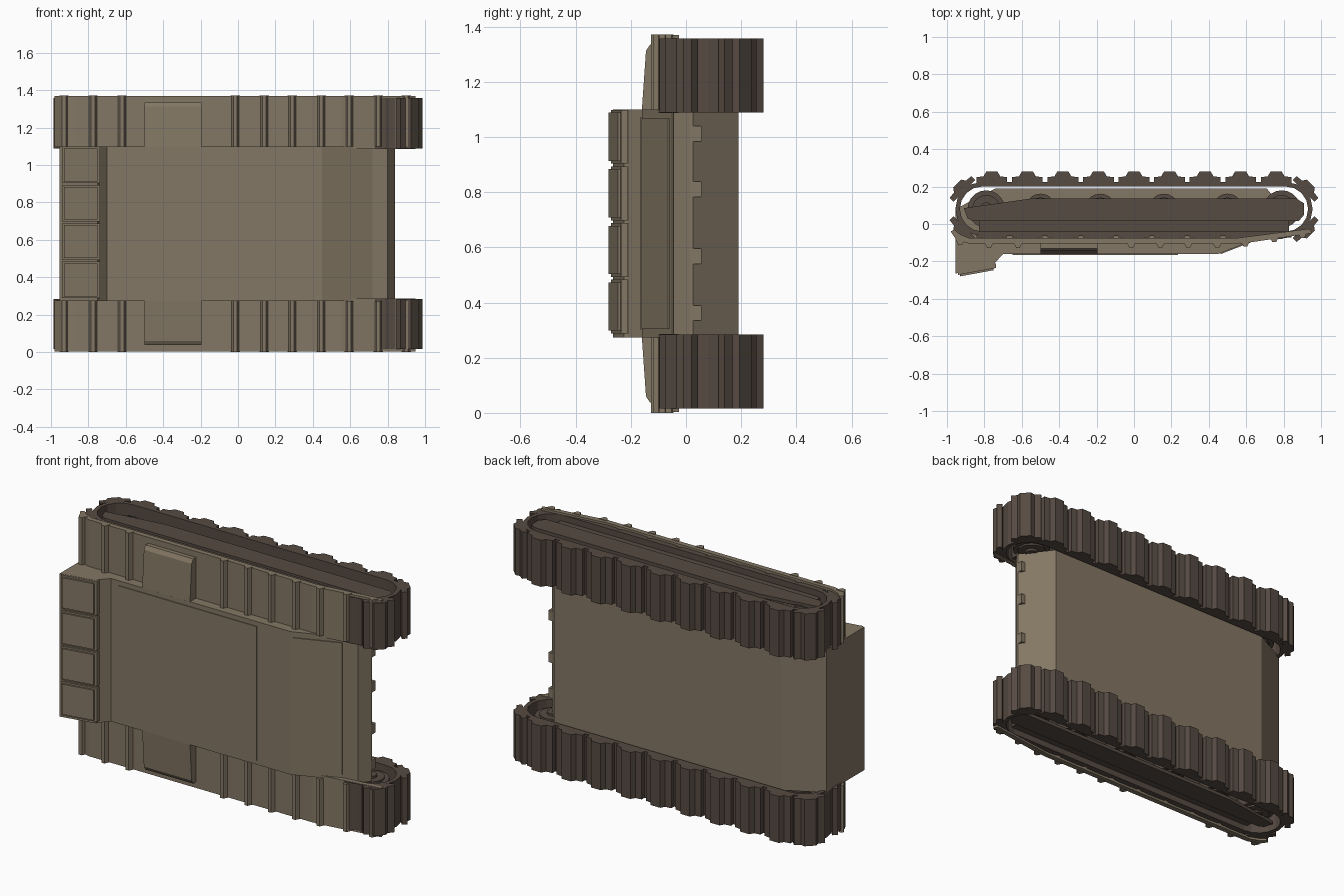
import bpy, bmesh, math
from mathutils import Vector

cube = bpy.data.objects.get("Cube")
if cube:
    bpy.data.objects.remove(cube)

MID = 0.686  # mirror plane between the two track units


def material(name, rgb):
    m = bpy.data.materials.new(name)
    m.use_nodes = True
    m.diffuse_color = (*rgb, 1)
    bsdf = m.node_tree.nodes["Principled BSDF"]
    bsdf.inputs["Base Color"].default_value = (*rgb, 1)
    bsdf.inputs["Roughness"].default_value = 0.9
    return m


TAN = material("khaki_paint", (0.23, 0.185, 0.128))
DARK = material("dark_track_metal", (0.092, 0.069, 0.054))


def add_prism(bm, pts, lo, hi, axis="z"):
    """Extrude a closed profile along z (points are x, y) or x (points are y, z)."""
    def place(p, d):
        return (p[0], p[1], d - MID) if axis == "z" else (d, p[0], p[1] - MID)
    a = [bm.verts.new(place(p, lo)) for p in pts]
    b = [bm.verts.new(place(p, hi)) for p in pts]
    bm.faces.new(a)
    bm.faces.new(b)
    for i in range(len(pts)):
        j = (i + 1) % len(pts)
        bm.faces.new((a[i], a[j], b[j], b[i]))


def finish(name, bm, mat, mirror=False, smooth=False):
    bmesh.ops.recalc_face_normals(bm, faces=bm.faces)
    mesh = bpy.data.meshes.new(name)
    bm.to_mesh(mesh)
    bm.free()
    mesh.materials.append(mat)
    ob = bpy.data.objects.new(name, mesh)
    bpy.context.collection.objects.link(ob)
    ob.location.z = MID
    if mirror:
        mod = ob.modifiers.new("mirror", "MIRROR")
        mod.use_axis = (False, False, True)
        mod.use_mirror_merge = False
    if smooth:
        bpy.ops.object.select_all(action="DESELECT")
        ob.select_set(True)
        bpy.context.view_layer.objects.active = ob
        bpy.ops.object.shade_smooth_by_angle(angle=math.radians(35))
    return ob


def part(name, prisms, mat, mirror=False, smooth=False):
    bm = bmesh.new()
    for p in prisms:
        add_prism(bm, *p)
    return finish(name, bm, mat, mirror, smooth)


def rect(x0, x1, y0, y1):
    return [(x0, y0), (x1, y0), (x1, y1), (x0, y1)]


# Hull body
part("hull", [([(-0.955, 0.08), (-0.955, -0.265), (-0.75, -0.225), (-0.745, -0.21),
                (-0.70, -0.16), (0.45, -0.16), (0.72, -0.055), (0.80, -0.045),
                (0.84, 0.015), (0.84, 0.025), (0.71, 0.19), (-0.74, 0.19)],
               0.273, 1.099)], TAN)

# Raised deck and sloped front panels
part("deck_panel", [(rect(-0.65, 0.235, -0.165, -0.155), 0.30, 1.072)], TAN)
part("front_panel", [([(0.463, -0.161), (0.71, -0.065), (0.71, -0.05), (0.463, -0.145)],
                      0.305, 1.067)], TAN)

# Rear lids in a row, each a broad base with a smaller cap
lids = []
for i in range(4):
    z = 0.288 + i * 0.205
    lids.append(([(-0.94, -0.272), (-0.738, -0.235), (-0.738, -0.21), (-0.94, -0.21)],
                 z, z + 0.195))
    lids.append(([(-0.93, -0.28), (-0.75, -0.247), (-0.75, -0.21), (-0.93, -0.21)],
                 z + 0.01, z + 0.185))
part("rear_lids", lids, TAN)

# Towing lugs along the nose
part("nose_lugs", [(rect(0.785, 0.84, 0.02, 0.056), z - 0.028, z + 0.028)
                   for z in (0.362, 0.567, 0.81, 1.012)], TAN)

# Fenders over the tracks, with flared front ends
skin = [(-0.98, -0.04), (-0.95, -0.085), (-0.88, -0.105), (0.55, -0.105), (0.95, -0.045)]
under = [(0.94, -0.025), (0.55, -0.075), (-0.88, -0.075), (-0.93, -0.055), (-0.96, -0.03)]
flare = [(0.57, -0.106), (0.95, -0.049), (0.945, -0.028), (0.57, -0.075)]
part("fenders", [(skin + under, 0.003, 0.275), (flare, 0.003, 0.286)], TAN, mirror=True)

# Cross ribs on the fenders
ribs = []
for x in (-0.93, -0.775, -0.62, -0.015, 0.14, 0.29, 0.445, 0.595, 0.75, 0.9):
    y = -0.105 + max(0, x - 0.55) * 0.15 + max(0, -x - 0.88) * 0.3
    ribs.append(([(x - 0.025, y + 0.008), (x - 0.01, y - 0.022),
                  (x + 0.01, y - 0.022), (x + 0.025, y + 0.008)], 0.0, 0.274))
part("fender_ribs", ribs, TAN, mirror=True)

# Tapered stowage boxes on the fenders
part("stowage_boxes", [([(-0.09, 0.037), (-0.13, 0.037), (-0.145, 0.06),
                         (-0.16, 0.275), (-0.09, 0.275)], -0.50, -0.195, "x")],
     TAN, mirror=True)

# Track belts: a rounded outer loop around an inner loop
CX, CY, R = 0.81, 0.08, 0.145


def stadium(r, steps=8):
    pts = []
    for side in (0, 1):
        for i in range(steps + 1):
            a = -math.pi / 2 + math.pi * (side + i / steps)
            pts.append((CX * (1 - 2 * side) + r * math.cos(a), CY + r * math.sin(a)))
    return pts


def add_ring(bm, outer, inner, lo, hi):
    rows = [[bm.verts.new((x, y, z - MID)) for x, y in loop]
            for loop, z in ((outer, lo), (outer, hi), (inner, hi), (inner, lo))]
    n = len(outer)
    for k in range(4):
        p, q = rows[k], rows[(k + 1) % 4]
        for i in range(n):
            j = (i + 1) % n
            bm.faces.new((p[i], p[j], q[j], q[i]))


bm = bmesh.new()
add_ring(bm, stadium(R), stadium(R - 0.024), 0.015, 0.284)
finish("track_belts", bm, DARK, mirror=True)

# Track shoes, laid on straight runs and around the bends
SHOE = [(-0.082, -0.01), (-0.082, 0.025), (-0.045, 0.03), (-0.03, 0.055)]
SHOE += [(-t, n) for t, n in reversed(SHOE)]


def shoe(x, y, angle, squash=1.0):
    n = Vector((math.cos(angle), math.sin(angle)))
    t = Vector((-n.y, n.x))
    c = Vector((x, y))
    return ([tuple(c + t * a + n * b * squash) for a, b in SHOE], 0.015, 0.284)


shoes = []
for i in range(9):
    x = (i - 4) * 0.19
    shoes.append(shoe(x, CY + R, math.pi / 2))
    shoes.append(shoe(x, CY - R, -math.pi / 2, 0.3))
for sx in (-1, 1):
    for sy in (-1, 1):
        c = R * math.sqrt(0.5)
        shoes.append(shoe(sx * (CX + c), CY + sy * c, math.atan2(sy, sx), 0.85))
part("track_shoes", shoes, DARK, mirror=True)


# Road wheels and end wheels, with hubs on both faces
def disc(x, y, r, n=20):
    return [(x + r * math.cos(i * math.tau / n), y + r * math.sin(i * math.tau / n))
            for i in range(n)]


wheels = []
for x, r in ((-0.79, 0.10), (-0.5, 0.082), (-0.18, 0.082),
             (0.16, 0.082), (0.5, 0.082), (0.79, 0.10)):
    wheels += [(disc(x, CY, r), 0.07, 0.255), (disc(x, CY, r * 0.75), 0.06, 0.265),
               (disc(x, CY, r * 0.35), 0.05, 0.278)]
part("wheels", wheels, DARK, mirror=True, smooth=True)

# Side plates closing the outer face of the running gear
part("side_plates", [
    ([(-0.91, 0.085), (-0.89, 0.03), (-0.86, 0.015), (0.88, 0.015), (0.91, 0.05),
      (0.91, 0.11), (0.87, 0.135), (-0.56, 0.135)], 0.035, 0.055),
    (rect(-0.83, 0.83, -0.045, 0.025), 0.05, 0.27)], DARK, mirror=True)
